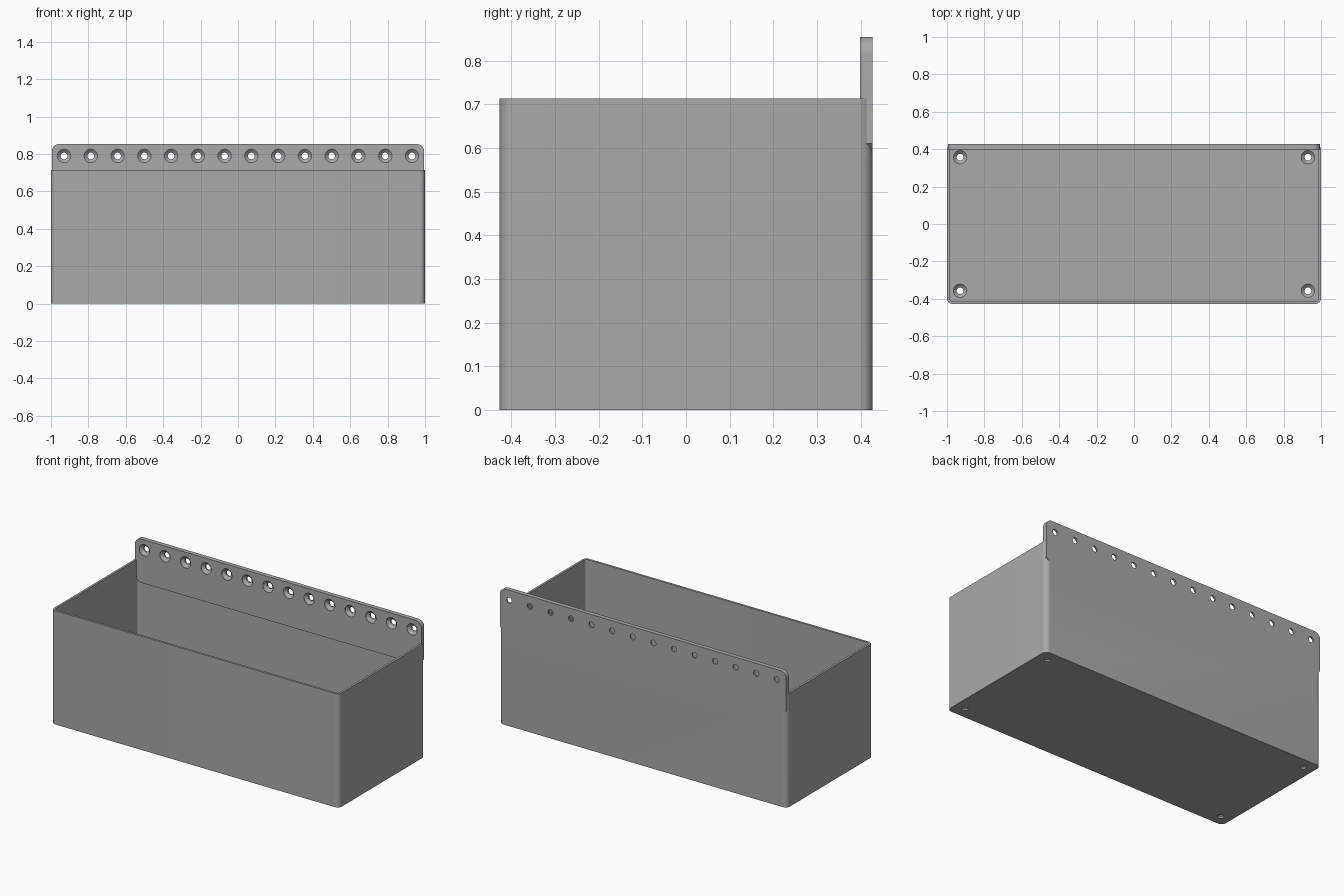
import bpy
import bmesh
from math import cos, sin, pi
from mathutils import Matrix

cube = bpy.data.objects.get("Cube")
if cube:
    bpy.data.objects.remove(cube, do_unlink=True)

grey = bpy.data.materials.new("plain_grey")
grey.use_nodes = True
COLOR = (0.40, 0.40, 0.40, 1)
grey.diffuse_color = COLOR
grey.node_tree.nodes["Principled BSDF"].inputs["Base Color"].default_value = COLOR

HALF_X, HALF_Y, RIM = 1.0, 0.427, 0.714   # outer size of the bin
WALL, FLOOR = 0.014, 0.028
PLATE, TOP = 0.028, 0.854                 # plate thickness and top height
HOLE_X, HOLE_Y, HOLE_Z = 0.93, 0.357, 0.79


def finish(name, bm):
    bmesh.ops.recalc_face_normals(bm, faces=bm.faces)
    mesh = bpy.data.meshes.new(name)
    bm.to_mesh(mesh)
    bm.free()
    mesh.materials.append(grey)
    obj = bpy.data.objects.new(name, mesh)
    bpy.context.collection.objects.link(obj)
    return obj


def prism(name, points, depth, matrix=Matrix()):
    """Extrude a flat outline along local z."""
    bm = bmesh.new()
    face = bm.faces.new([bm.verts.new((x, y, 0)) for x, y in points])
    new = bmesh.ops.extrude_face_region(bm, geom=[face])["geom"]
    bmesh.ops.translate(bm, vec=(0, 0, depth),
                        verts=[v for v in new if isinstance(v, bmesh.types.BMVert)])
    bm.transform(matrix)
    return finish(name, bm)


def arc(cx, cy, r, start, steps=10):
    """Quarter circle beginning at the given quarter turn."""
    return [(cx + r * cos((start + i / steps) * pi / 2),
             cy + r * sin((start + i / steps) * pi / 2)) for i in range(steps + 1)]


def rounded_rect(hx, hy, r):
    x, y = hx - r, hy - r
    return arc(x, y, r, 0) + arc(-x, y, r, 1) + arc(-x, -y, r, 2) + arc(x, -y, r, 3)


def combine(obj, other, operation):
    mod = obj.modifiers.new("combine", 'BOOLEAN')
    mod.operation, mod.object, mod.solver = operation, other, 'EXACT'
    bpy.ops.object.select_all(action='DESELECT')
    bpy.context.view_layer.objects.active = obj
    obj.select_set(True)
    bpy.ops.object.modifier_apply(modifier=mod.name)
    bpy.data.objects.remove(other, do_unlink=True)


def screw_cutter(matrices):
    """Countersunk holes opening along local +z, surface at local z = 0."""
    profile = [(0.018, -0.06), (0.018, -0.018), (0.036, -0.002), (0.036, 0.03)]
    n = 32
    bm = bmesh.new()
    for m in matrices:
        rings = [[bm.verts.new(m @ Matrix.Rotation(2 * pi * i / n, 4, 'Z')
                               @ Matrix.Translation((r, 0, z)).translation)
                  for i in range(n)] for r, z in profile]
        for a, b in zip(rings, rings[1:]):
            for i in range(n):
                j = (i + 1) % n
                bm.faces.new((a[i], a[j], b[j], b[i]))
        bm.faces.new(rings[0][::-1])
        bm.faces.new(rings[-1])
    return finish("screw_cutter", bm)


# Bin body with hollow interior
storage_bin = prism("storage_bin", rounded_rect(HALF_X, HALF_Y, 0.03), RIM)
hollow = prism("hollow", rounded_rect(HALF_X - WALL, HALF_Y - WALL, 0.016), 1,
               Matrix.Translation((0, 0, FLOOR)))
combine(storage_bin, hollow, 'DIFFERENCE')

# Floor screw holes
combine(storage_bin, screw_cutter([Matrix.Translation((sx * HOLE_X, sy * HOLE_Y, FLOOR))
                                   for sx in (-1, 1) for sy in (-1, 1)]), 'DIFFERENCE')

# Mounting plate: rounded top corners, chamfered bottom corners
px, low, cham, rad = 0.995, 0.58, 0.03, 0.04
outline = (arc(px - rad, TOP - rad, rad, 0) + arc(rad - px, TOP - rad, rad, 1)
           + [(-px, low + cham), (cham - px, low), (px - cham, low), (px, low + cham)])
upright = Matrix.Rotation(pi / 2, 4, 'X')   # local z now faces the front
plate = prism("mounting_plate", outline, PLATE, Matrix.Translation((0, HALF_Y, 0)) @ upright)
combine(plate, screw_cutter(
    [Matrix.Translation((HOLE_X * (2 * i / 13 - 1), HALF_Y - PLATE, HOLE_Z)) @ upright
     for i in range(14)]), 'DIFFERENCE')
combine(storage_bin, plate, 'UNION')

bpy.ops.object.shade_smooth_by_angle(angle=pi / 6)
